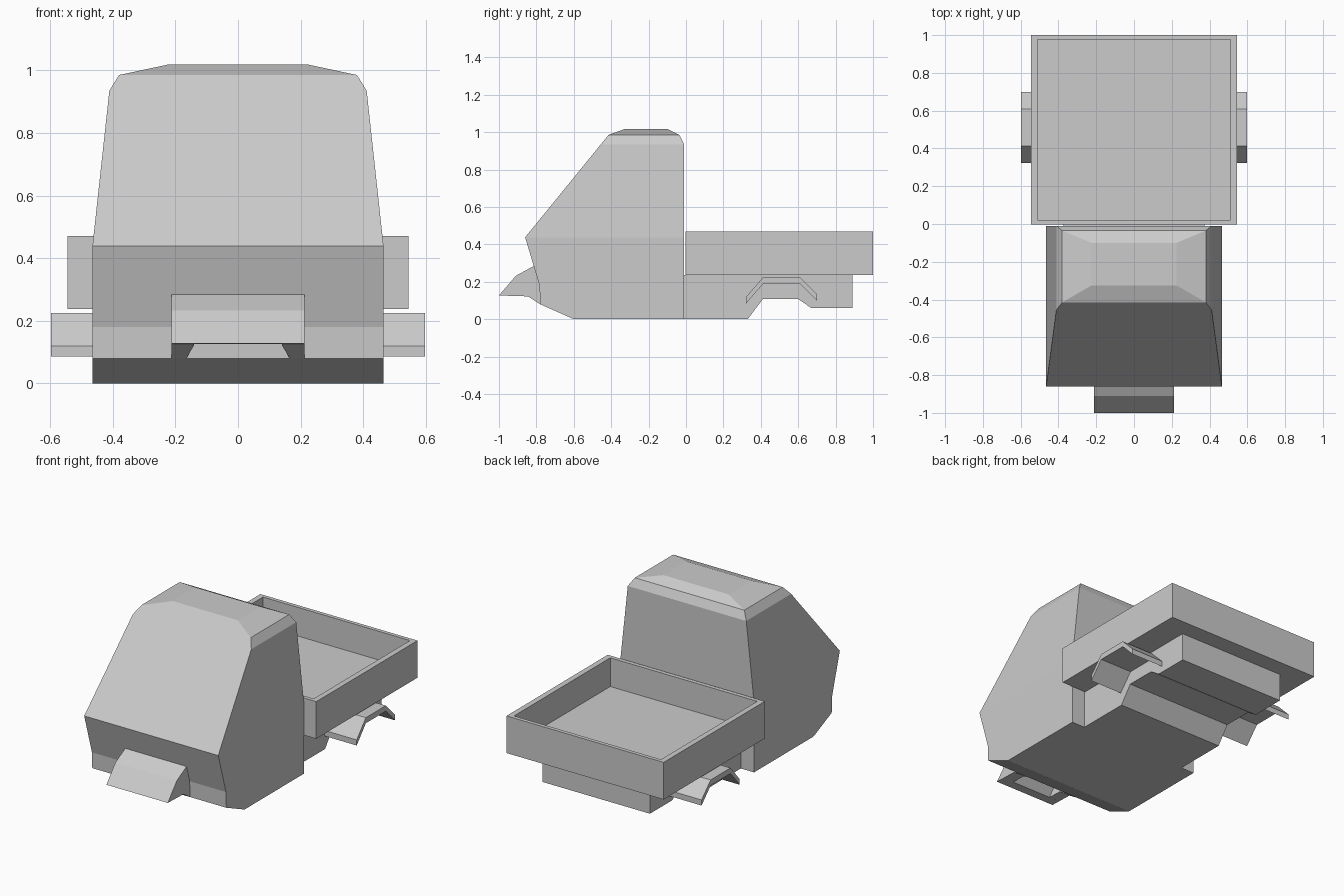
import bpy, bmesh

if "Cube" in bpy.data.objects:
    bpy.data.objects.remove(bpy.data.objects["Cube"])


def loft(name, rings, mirror=False):
    """Closed solid through rings of equal point count, capped at both ends."""
    bm = bmesh.new()
    vs = [[bm.verts.new(p) for p in ring] for ring in rings]
    n = len(rings[0])
    for a, b in zip(vs, vs[1:]):
        for i in range(n):
            j = (i + 1) % n
            bm.faces.new((a[i], a[j], b[j], b[i]))
    bm.faces.new(vs[0])
    bm.faces.new(vs[-1])
    bmesh.ops.recalc_face_normals(bm, faces=bm.faces)
    mesh = bpy.data.meshes.new(name)
    bm.to_mesh(mesh)
    bm.free()
    ob = bpy.data.objects.new(name, mesh)
    bpy.context.collection.objects.link(ob)
    if mirror:
        ob.modifiers.new("Mirror", 'MIRROR')
    return ob


def rect(w, y0, y1, z):
    return [(-w, y0, z), (w, y0, z), (w, y1, z), (-w, y1, z)]


def prism(name, profile, x0, x1, mirror=False):
    """Side profile (y, z) extruded across x."""
    return loft(name, [[(x, y, z) for y, z in profile] for x in (x0, x1)], mirror)


# Cab: stacked rectangular sections (half width, front y, back y, z)
cab = [(.465, -.60, -.01, 0), (.465, -.78, -.01, .08), (.465, -.783, -.01, .18),
       (.465, -.86, -.01, .438), (.411, -.455, -.01, .935),
       (.38, -.415, -.035, .985), (.225, -.325, -.10, 1.018)]
loft("cab", [rect(*s) for s in cab])

# Chassis with wheel cut-out underneath
prism("chassis", [(-.015, 0), (.33, 0), (.41, .107), (.60, .107), (.67, .06),
                  (.89, .06), (.89, .237), (-.015, .237)], -.373, .373)

# Cargo bed: open tray with thin walls
loft("cargo_bed", [rect(.51, .022, .976, .29), rect(.51, .022, .976, .47),
                   rect(.545, -.003, 1, .47), rect(.545, -.003, 1, .237)])

# Rear fenders: bent plates
top = [(.322, .12), (.413, .225), (.61, .225), (.70, .134)]
prism("rear_fender", top + [(y, z - .035) for y, z in reversed(top)], .36, .598, True)

# Front fender: bent top shell plus two side cheeks, open below
prism("front_fender_top", [(-1, .127), (-.91, .232), (-.813, .285), (-.79, .235),
                           (-.885, .195), (-.94, .125)], -.213, .213)
side = [(-1, .127), (-.91, .232), (-.813, .285), (-.782, .18), (-.78, .08), (-.845, .122)]
inner_x = [.14, .14, .15, .16, .165, .14]
loft("front_fender_cheek", [[(.213, y, z) for y, z in side],
                            [(x, y, z) for x, (y, z) in zip(inner_x, side)]], True)
